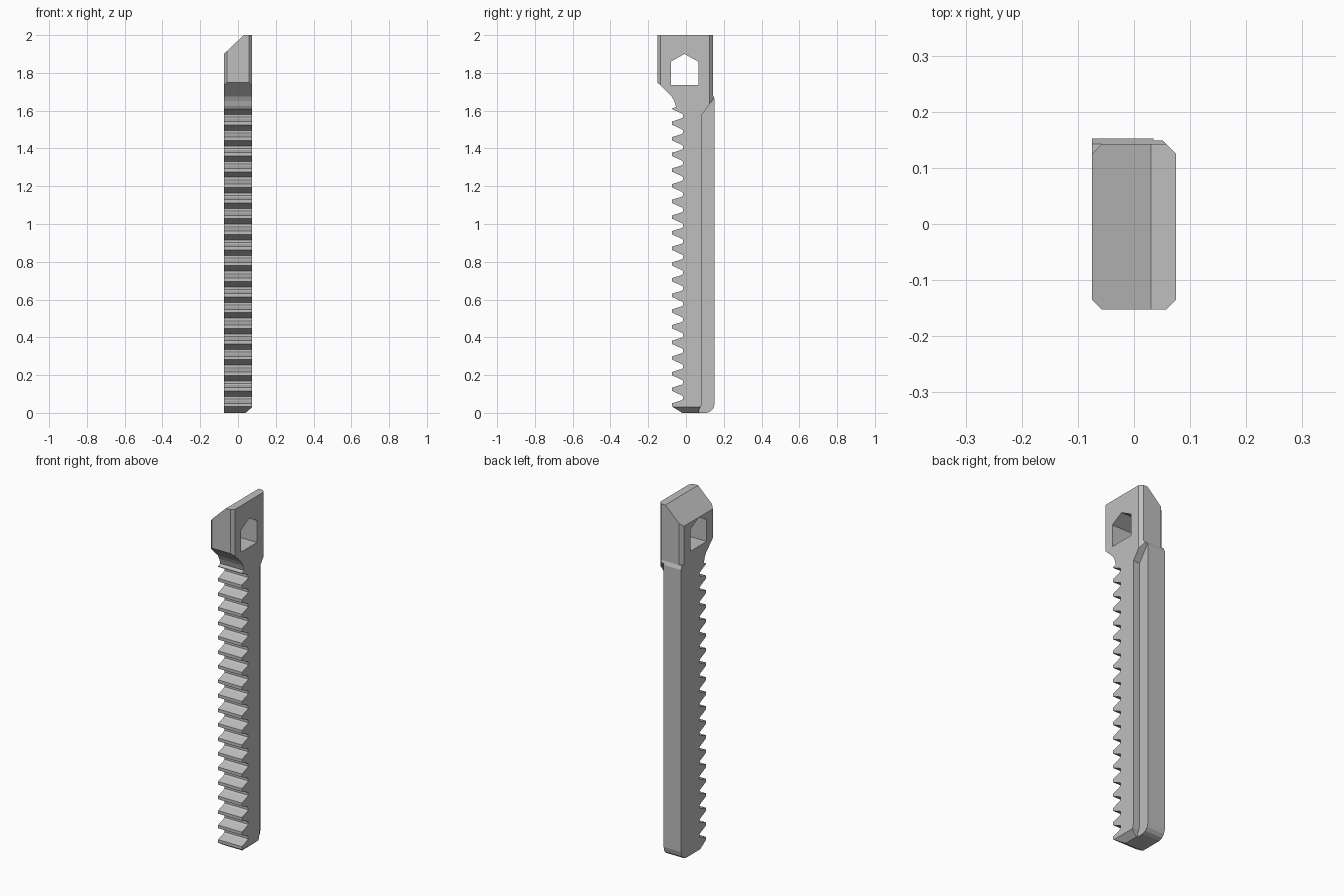
import bpy, bmesh

cube = bpy.data.objects.get("Cube")
if cube:
    bpy.data.objects.remove(cube, do_unlink=True)

grey = bpy.data.materials.new("plain_grey")
grey.use_nodes = True
grey.diffuse_color = (0.52, 0.52, 0.52, 1)
grey.node_tree.nodes["Principled BSDF"].inputs["Base Color"].default_value = (0.52, 0.52, 0.52, 1)


def prism(name, outline, axis, lo, hi):
    """Extrude a flat outline along an axis from lo to hi."""
    def place(p, d):
        co = list(p)
        co.insert("xyz".index(axis), d)
        return co
    bm = bmesh.new()
    base = bm.faces.new([bm.verts.new(place(p, lo)) for p in outline])
    grown = bmesh.ops.extrude_face_region(bm, geom=[base])
    for v in grown["geom"]:
        if isinstance(v, bmesh.types.BMVert):
            v.co["xyz".index(axis)] = hi
    bmesh.ops.recalc_face_normals(bm, faces=bm.faces)
    mesh = bpy.data.meshes.new(name)
    bm.to_mesh(mesh)
    bm.free()
    mesh.materials.append(grey)
    obj = bpy.data.objects.new(name, mesh)
    bpy.context.collection.objects.link(obj)
    return obj


def cut(target, name, outline, axis, lo, hi):
    """Carve a prism out of the target, then discard the cutter."""
    cutter = prism(name, outline, axis, lo, hi)
    cutter.hide_render = True
    mod = target.modifiers.new(name, "BOOLEAN")
    mod.operation, mod.solver, mod.object = "DIFFERENCE", "EXACT", cutter
    bpy.context.view_layer.objects.active = target
    bpy.ops.object.modifier_apply(modifier=name)
    bpy.data.objects.remove(cutter, do_unlink=True)


# Side outline: rounded heel, back ledge, head, neck
side = [(-0.02, 0), (0.11, 0), (0.13, 0.008), (0.145, 0.024), (0.152, 0.05),
        (0.152, 1.66), (0.143, 1.68), (0.143, 2), (-0.152, 2), (-0.152, 1.75),
        (-0.075, 1.675), (-0.062, 1.65), (-0.053, 1.62)]

# Row of teeth down the front edge
PITCH, TEETH, TIP, ROOT = 0.0829, 20, -0.073, -0.015
for k in reversed(range(TEETH)):
    z = 0.033 + k * PITCH
    if k < TEETH - 1:
        side += [(ROOT, z + 0.054), (ROOT, z + 0.04), (ROOT - 0.01, z + 0.033), (TIP, z + 0.018)]
    else:
        side.append((TIP, z + 0.004))
    side.append((TIP, z))
    if k:
        side.append((ROOT - 0.01, z - 0.022))

rack = prism("toothed_rack_bar", side, "x", -0.075, 0.075)

# Five-sided hole through the head
cut(rack, "head_hole", [(-0.08, 1.735), (0.065, 1.735), (0.065, 1.86), (-0.008, 1.9), (-0.08, 1.86)],
    "x", -1, 1)
# Sloping top
cut(rack, "top_slope", [(0.03, 2), (0.08, 2.05), (-0.125, 2.05), (-0.125, 1.852)], "y", -1, 1)
# Chamfered vertical corners of the head
for s in (-1, 1):
    cut(rack, "front_corner", [(s * 0.058, -0.152), (s * 0.075, -0.135), (s * 0.115, -0.095),
                               (s * 0.115, -0.192), (s * 0.018, -0.192)], "z", 1.7, 2.1)
    cut(rack, "back_corner", [(s * 0.057, 0.143), (s * 0.08, 0.12), (s * 0.1, 0.12),
                              (s * 0.1, 0.2), (s * 0.0, 0.2)], "z", 1.5 if s > 0 else 1.681, 2.1)
# Recessed channel along one back edge, ending in a slanted wall
cut(rack, "back_channel", [(0.06, -0.1), (0.07, 0.02), (0.08, 0.035), (0.085, 0.06),
                           (0.085, 1.58), (0.152, 1.672), (0.2, 1.738), (0.2, -0.1)], "x", 0.035, 1)
# Bevel under the foot
cut(rack, "foot_bevel", [(0.04, 0), (0.11, 0.06), (0.11, -0.06), (-0.03, -0.06)], "y", -1, 1)
